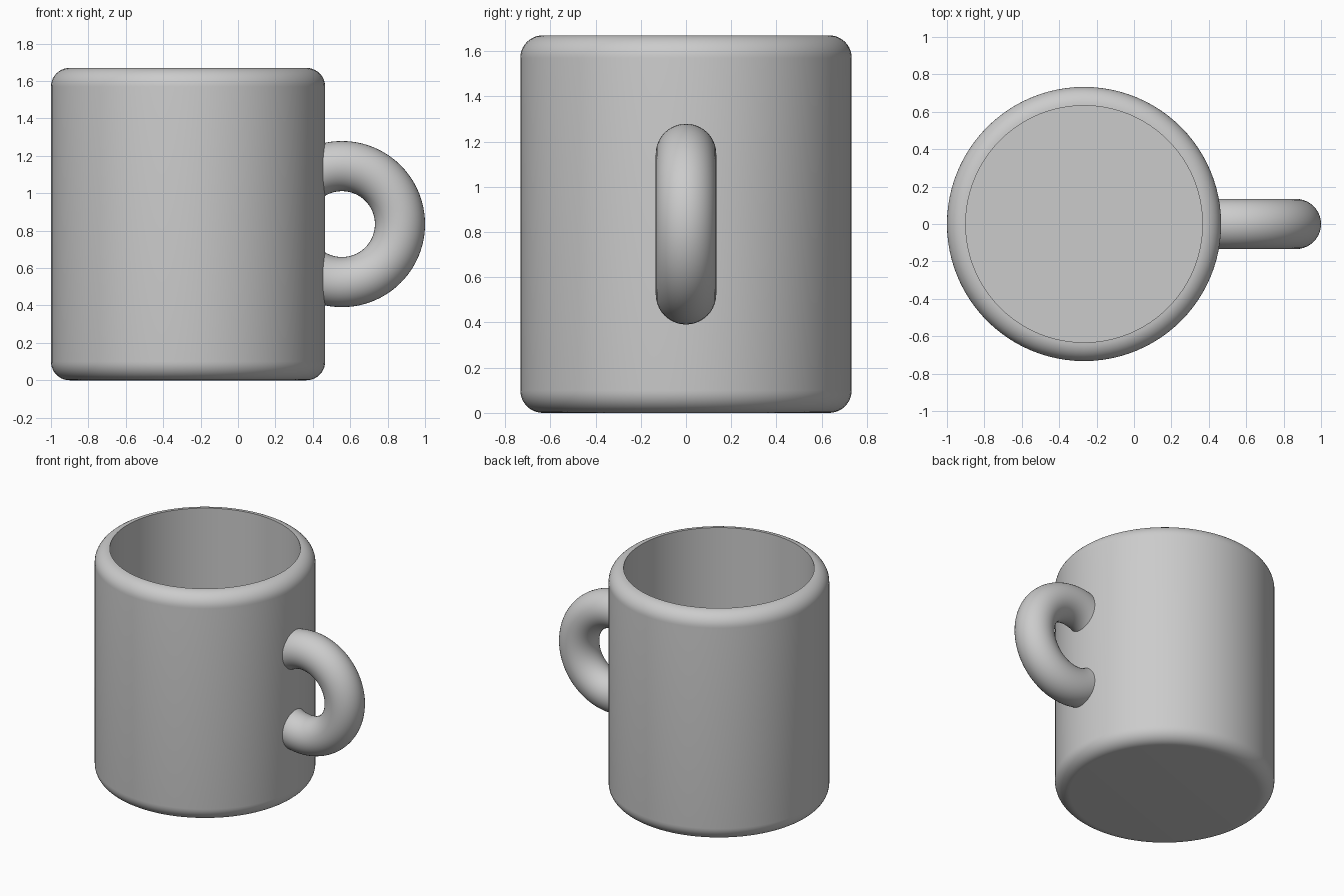
import bpy, bmesh, math
from mathutils import Matrix, Vector

if "Cube" in bpy.data.objects:
    bpy.data.objects.remove(bpy.data.objects["Cube"], do_unlink=True)

HEIGHT, RADIUS, WALL = 1.67, 0.733, 0.1
BODY_X = RADIUS - 1
MAJOR, MINOR = 0.31, 0.134
SIDES = 96

clay = bpy.data.materials.new("plain grey")
clay.use_nodes = True
grey = (0.6, 0.6, 0.6, 1)
clay.diffuse_color = grey
clay.node_tree.nodes["Principled BSDF"].inputs["Base Color"].default_value = grey


def finish(name, bm):
    bmesh.ops.recalc_face_normals(bm, faces=bm.faces)
    mesh = bpy.data.meshes.new(name)
    bm.to_mesh(mesh)
    bm.free()
    mesh.materials.append(clay)
    obj = bpy.data.objects.new(name, mesh)
    bpy.context.collection.objects.link(obj)
    bpy.ops.object.select_all(action="DESELECT")
    obj.select_set(True)
    bpy.context.view_layer.objects.active = obj
    bpy.ops.object.shade_smooth_by_angle(angle=math.radians(35))
    return obj


def fillet(z, start, steps=10):
    """Quarter round, as wide as the wall, around the outer edge."""
    angles = [start + math.pi / 2 * i / steps for i in range(steps + 1)]
    return [(RADIUS - WALL + WALL * math.cos(a), z + WALL * math.sin(a)) for a in angles]


# Mug body: lathed wall with rounded outer edges, open top and flat inner floor
profile = [(0, 0)] + fillet(WALL, -math.pi / 2) + fillet(HEIGHT - WALL, 0)
profile += [(RADIUS - WALL, WALL), (0, WALL)]
bm = bmesh.new()
verts = [bm.verts.new((r, 0, z)) for r, z in profile]
edges = [bm.edges.new(pair) for pair in zip(verts, verts[1:])]
bmesh.ops.spin(bm, geom=verts + edges, cent=(0, 0, 0), axis=(0, 0, 1),
               angle=math.tau, steps=SIDES)
bmesh.ops.remove_doubles(bm, verts=bm.verts, dist=0.0001)
bmesh.ops.translate(bm, verts=bm.verts, vec=(BODY_X, 0, 0))
finish("mug_body", bm)

# Handle: upright ring, cut off inside the thickness of the wall
centre = Vector((1 - MAJOR - MINOR, 0, HEIGHT / 2))
bm = bmesh.new()
bmesh.ops.create_circle(bm, segments=40, radius=MINOR,
                        matrix=Matrix.Translation(centre + Vector((MAJOR, 0, 0)))
                        @ Matrix.Rotation(math.pi / 2, 4, "X")
                        @ Matrix.Rotation(math.pi / 2, 4, "X"))
bmesh.ops.spin(bm, geom=bm.verts[:] + bm.edges[:], cent=centre, axis=(0, 1, 0),
               angle=math.tau, steps=SIDES)
bmesh.ops.remove_doubles(bm, verts=bm.verts, dist=0.0001)
bmesh.ops.bisect_plane(bm, geom=bm.verts[:] + bm.edges[:] + bm.faces[:],
                       plane_co=(BODY_X + RADIUS - WALL / 2, 0, 0),
                       plane_no=(1, 0, 0), clear_inner=True)
bmesh.ops.holes_fill(bm, edges=[e for e in bm.edges if e.is_boundary])
finish("handle", bm)
